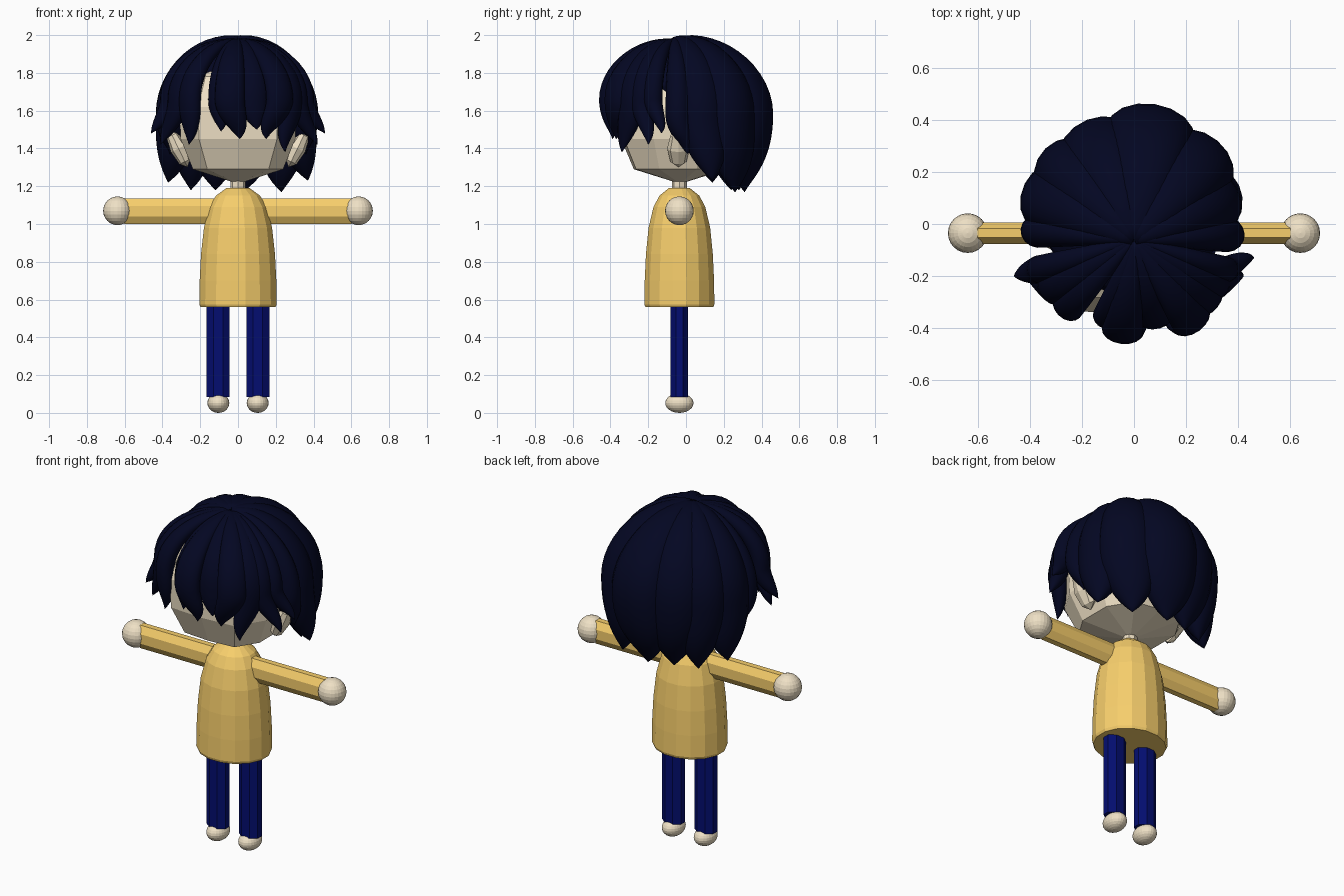
import bpy, bmesh, math
from mathutils import Vector, Matrix

if "Cube" in bpy.data.objects:
    bpy.data.objects.remove(bpy.data.objects["Cube"])


def material(name, rgb):
    m = bpy.data.materials.new(name)
    m.diffuse_color = (*rgb, 1)
    m.use_nodes = True
    m.node_tree.nodes["Principled BSDF"].inputs["Base Color"].default_value = m.diffuse_color
    return m


SKIN = material("skin", (0.86, 0.75, 0.56))
SHIRT = material("shirt", (0.93, 0.62, 0.15))
TROUSERS = material("trousers", (0.001, 0.004, 0.16))
HAIR = material("hair", (0.001, 0.002, 0.016))
CY = -0.035  # depth of the body axis


def finish(name, bm, mat, smooth=False):
    bmesh.ops.recalc_face_normals(bm, faces=bm.faces)
    for f in bm.faces:
        f.smooth = smooth
    mesh = bpy.data.meshes.new(name)
    bm.to_mesh(mesh)
    bm.free()
    mesh.materials.append(mat)
    ob = bpy.data.objects.new(name, mesh)
    bpy.context.collection.objects.link(ob)
    return ob


def loft(name, rings, mat, smooth=False):
    """Skin a list of equal-length point rings and cap both ends."""
    bm = bmesh.new()
    rows = [[bm.verts.new(p) for p in ring] for ring in rings]
    n = len(rows[0])
    for a, b in zip(rows, rows[1:]):
        for i in range(n):
            j = (i + 1) % n
            bm.faces.new((a[i], a[j], b[j], b[i]))
    bm.faces.new(rows[0])
    bm.faces.new(rows[-1])
    return finish(name, bm, mat, smooth)


def circle(n, offset=0.0):
    return [(math.cos(2 * math.pi * i / n + offset), math.sin(2 * math.pi * i / n + offset))
            for i in range(n)]


def ball(name, loc, size, mat, seg=24, tilt=0.0):
    bm = bmesh.new()
    bmesh.ops.create_uvsphere(bm, u_segments=seg, v_segments=seg // 2, radius=1,
                              matrix=Matrix.Translation(loc) @ Matrix.Rotation(tilt, 4, 'Y')
                              @ Matrix.Diagonal((*size, 1)))
    return finish(name, bm, mat)


# Torso and neck
torso = [(0.56, .97), (0.575, 1), (0.70, .99), (0.84, .955), (0.98, .88),
         (1.09, .74), (1.15, .57), (1.19, .30)]
loft("torso", [[(0.209 * s * x, CY + 0.189 * s * y, z) for x, y in circle(16, math.pi / 16)]
               for z, s in torso], SHIRT)
loft("neck", [[(0.04 * x, CY + 0.04 * y, z) for x, y in circle(8)] for z in (1.15, 1.27)], SKIN)

# Limbs, hands, feet and ears on both sides
octagon = circle(8, math.pi / 8)
for side, sx in (("left", 1), ("right", -1)):
    loft(side + "_arm", [[(sx * x, CY + 0.045 * a, 1.068 + 0.073 * b) for a, b in octagon]
                         for x in (0.08, 0.60)], SHIRT)
    ball(side + "_hand", (sx * 0.638, CY, 1.07), (0.076, 0.076, 0.076), SKIN)
    loft(side + "_leg", [[(sx * 0.105 + 0.066 * a, CY + 0.05 * b, z) for a, b in octagon]
                         for z in (0.085, 0.60)], TROUSERS)
    ball(side + "_foot", (sx * 0.104, CY, 0.052), (0.058, 0.075, 0.052), SKIN)
    ball(side + "_ear", (sx * 0.315, -0.04, 1.40), (0.045, 0.06, 0.11), SKIN, 8, sx * 0.45)

# Faceted head
half = [(0, -1), (0.68, -0.95), (1, -0.45), (1, 0.35), (0.65, 0.9), (0, 1)]
section = half + [(-x, y) for x, y in half[-2:0:-1]]
levels = [(1.225, .12), (1.29, .77), (1.45, .98), (1.62, 1), (1.78, .82), (1.87, .4)]
loft("head", [[(0.31 * s * x, -0.03 + 0.32 * s * y, z) for x, y in section]
              for z, s in levels], SKIN)

# Scalp under the locks
bm = bmesh.new()
bmesh.ops.create_uvsphere(bm, u_segments=32, v_segments=20, radius=1,
                          matrix=Matrix.Translation((0, 0.0, 1.58)) @ Matrix.Diagonal((.35, .37, .37, 1)))
bmesh.ops.bisect_plane(bm, geom=bm.verts[:] + bm.edges[:] + bm.faces[:], plane_co=(0, -0.08, 1.68),
                       plane_no=(0, 0.62, 0.78), clear_inner=True)
bmesh.ops.holes_fill(bm, edges=[e for e in bm.edges if e.is_boundary])
finish("scalp_hair", bm, HAIR, True)


def bezier(p, t):
    u = 1 - t
    return p[0] * u**3 + p[1] * 3 * u * u * t + p[2] * 3 * u * t * t + p[3] * t**3


def lock(name, ex, ey, zeq, width, thick, tip, blunt):
    """Hair lock: from the crown over its widest point (ex, ey, zeq) to a pointed tip."""
    tip = Vector(tip)
    out = Vector((ex, ey + 0.06, 0))
    d = out.normalized()
    crown = Vector((0, -0.06, 1.97))
    wide = Vector((ex, ey, zeq)) - d * thick
    reach = wide - crown
    reach.z = 0
    top = [crown, crown + reach * 0.5, wide + Vector((0, 0, 0.52 * (crown.z - zeq))), wide]
    drop = zeq - tip.z
    pull = Vector((tip.x * 0.93, tip.y * 0.96, tip.z + 0.3 * drop))
    low = [wide, wide - Vector((0, 0, 0.4 * drop)), pull, tip]
    n = 14
    path = [(bezier(top, i / n), 0.2 + 0.8 * math.sin(i / n * math.pi / 2)) for i in range(n)]
    path += [(bezier(low, i / n), max(0.01, 1 - (i / n) ** blunt)) for i in range(n + 1)]
    across = Vector((-d.y, d.x, 0))
    rings = []
    for i, (p, s) in enumerate(path):
        tangent = path[min(i + 1, len(path) - 1)][0] - path[max(i - 1, 0)][0]
        normal = tangent.cross(across).normalized()
        rings.append([p + across * (a * width * s) + normal * (b * thick * s)
                      for a, b in circle(16)])
    loft(name, rings, HAIR, True)


# Back and side locks: widest x, y, half width, thickness, tip
back = [(0.08, 0.46, .17, .11, (0.03, 0.31, 1.17)), (0.32, 0.32, .15, .11, (0.23, 0.26, 1.17)),
        (0.40, 0.13, .12, .10, (0.37, 0.14, 1.23)), (0.425, -0.04, .065, .07, (0.36, 0.01, 1.37)),
        (-0.18, 0.40, .15, .11, (-0.12, 0.28, 1.18)), (-0.34, 0.29, .13, .11, (-0.25, 0.24, 1.18)),
        (-0.42, 0.15, .13, .10, (-0.37, 0.14, 1.22)), (-0.435, -0.02, .065, .07, (-0.36, 0.02, 1.37))]
for i, (x, y, w, t, tip) in enumerate(back):
    lock(f"back_lock_{i + 1}", x, y, 1.58, w, t, tip, 2.7)

# Fringe locks
fringe = [(0.40, -0.19, .05, (0.46, -0.13, 1.48)), (0.36, -0.26, .06, (0.42, -0.20, 1.42)),
          (0.32, -0.32, .075, (0.25, -0.34, 1.38)), (0.25, -0.41, .08, (0.15, -0.37, 1.45)),
          (0.10, -0.40, .075, (0.10, -0.38, 1.50)), (-0.05, -0.46, .08, (0.01, -0.39, 1.45)),
          (-0.12, -0.40, .055, (-0.09, -0.38, 1.49)), (-0.29, -0.35, .065, (-0.26, -0.31, 1.42)),
          (-0.36, -0.27, .07, (-0.41, -0.21, 1.42)), (-0.41, -0.19, .055, (-0.46, -0.20, 1.48))]
for i, (x, y, w, tip) in enumerate(fringe):
    lock(f"fringe_lock_{i + 1}", x, y, 1.66, w, 0.05, tip, 2.3)
